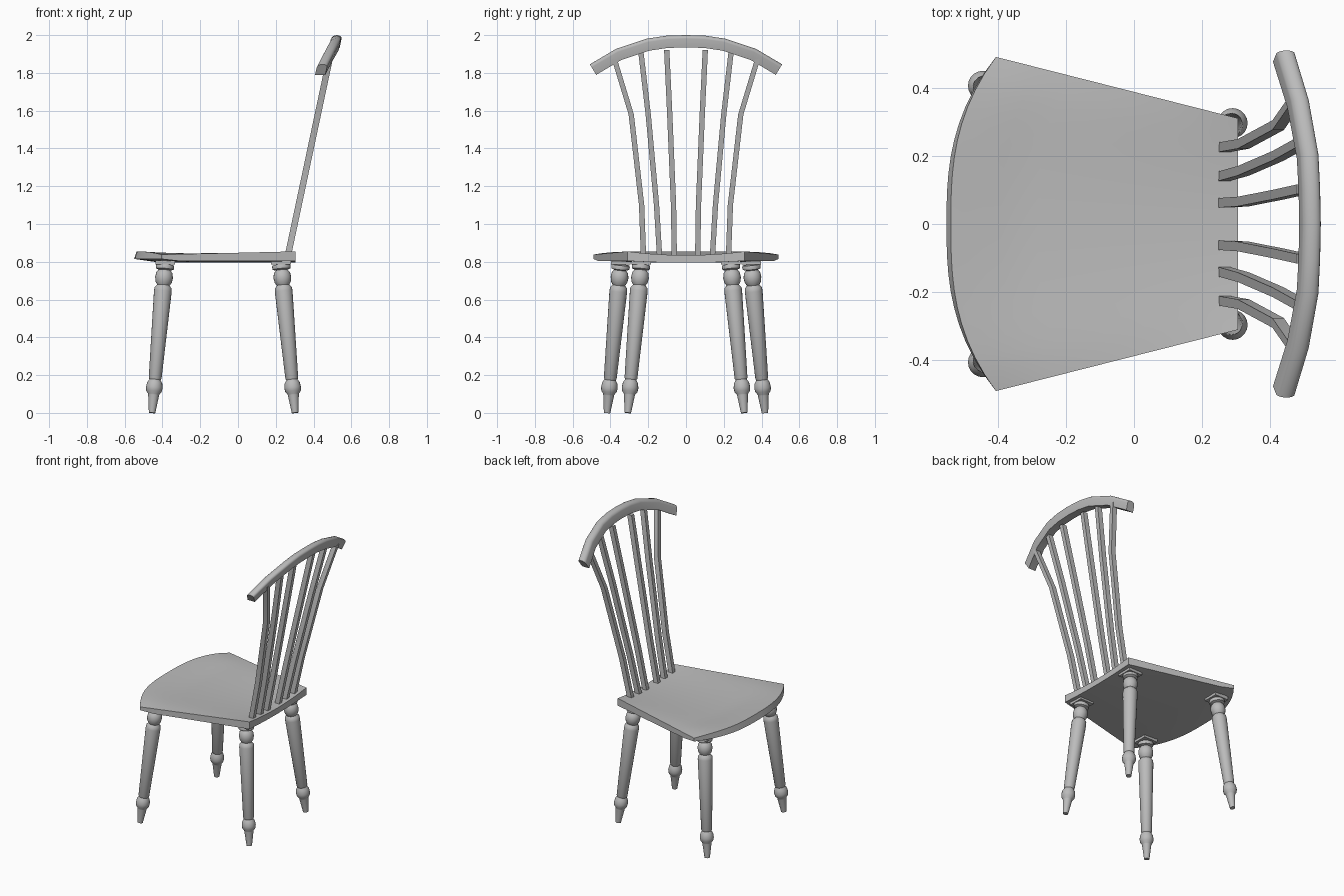
import bpy, bmesh, math
from mathutils import Vector

if "Cube" in bpy.data.objects:
    bpy.data.objects.remove(bpy.data.objects["Cube"])

wood = bpy.data.materials.new("grey_wood")
wood.use_nodes = True
GREY = (0.5, 0.5, 0.5, 1)
wood.diffuse_color = GREY
wood.node_tree.nodes["Principled BSDF"].inputs["Base Color"].default_value = GREY


def finish(name, bm, angle=35):
    bmesh.ops.recalc_face_normals(bm, faces=bm.faces)
    mesh = bpy.data.meshes.new(name)
    bm.to_mesh(mesh)
    bm.free()
    mesh.materials.append(wood)
    obj = bpy.data.objects.new(name, mesh)
    bpy.context.collection.objects.link(obj)
    bpy.ops.object.select_all(action="DESELECT")
    obj.select_set(True)
    bpy.context.view_layer.objects.active = obj
    bpy.ops.object.shade_smooth_by_angle(angle=math.radians(angle))
    return obj


def skin(name, rings, angle=35):
    """Join closed rings of points into a capped tube."""
    bm = bmesh.new()
    loops = [[bm.verts.new(p) for p in ring] for ring in rings]
    n = len(loops[0])
    for a, b in zip(loops, loops[1:]):
        for i in range(n):
            j = (i + 1) % n
            bm.faces.new((a[i], a[j], b[j], b[i]))
    bm.faces.new(loops[0])
    bm.faces.new(loops[-1])
    return finish(name, bm, angle)


# Seat: tapered slab with bowed front, dished middle and drooping front corners
def seat_point(s, v, top):
    front = Vector((-0.55 + 0.145 * abs(v) ** 2.7, 0.49 * v, 0))
    back = Vector((0.305, 0.31 * v, 0))
    p = front.lerp(back, s)
    dish = (1 - v * v) * min(1, s * 4)
    if top:
        p.z = 0.855 - 0.02 * dish - 0.017 * abs(v) ** 6 * (1 - s)
        p.x += 0.013 * max(0, 1 - s * 8) * (1 - v * v)
    else:
        p.z = 0.805 - 0.01 * dish + 0.01 * max(0, 1 - s * 8)
    return p


ROWS, COLS = 16, 20
bm = bmesh.new()
sheets = []
for top in (True, False):
    grid = [[bm.verts.new(seat_point(i / ROWS, 2 * j / COLS - 1, top))
             for j in range(COLS + 1)] for i in range(ROWS + 1)]
    for i in range(ROWS):
        for j in range(COLS):
            bm.faces.new((grid[i][j], grid[i][j + 1], grid[i + 1][j + 1], grid[i + 1][j]))
    sheets.append(grid)


def rim(g):
    return (g[0] + [r[-1] for r in g[1:]] + g[-1][-2::-1]
            + [r[0] for r in g[-2:0:-1]])


upper, lower = rim(sheets[0]), rim(sheets[1])
for i in range(len(upper)):
    bm.faces.new((upper[i - 1], upper[i], lower[i], lower[i - 1]))
finish("seat", bm)

# Turned legs: (radius, distance from foot)
PROFILE = [(0.017, 0), (0.029, 0.095), (0.03, 0.1), (0.041, 0.115), (0.044, 0.135),
           (0.04, 0.16), (0.03, 0.177), (0.034, 0.185), (0.047, 0.65), (0.045, 0.668),
           (0.033, 0.682), (0.043, 0.698), (0.047, 0.722), (0.043, 0.748),
           (0.031, 0.762), (0.047, 0.768), (0.049, 0.782), (0.046, 0.79)]


def leg(name, foot, head):
    foot, head = Vector(foot), Vector(head)
    turn = Vector((0, 0, 1)).rotation_difference(head - foot)
    rings = []
    for r, h in PROFILE:
        rings.append([foot + turn @ Vector((r * math.cos(a), r * math.sin(a), h))
                      for a in (math.tau * k / 20 for k in range(20))])
    skin(name, rings)
    # square mounting plate
    rings = [[(head.x + 0.052 * a, head.y + 0.052 * b, z)
              for a, b in ((-1, -1), (1, -1), (1, 1), (-1, 1))] for z in (0.785, 0.808)]
    skin(name + "_plate", rings)


for label, side in (("left", 1), ("right", -1)):
    leg("bowed_end_leg_" + label, (-0.455, 0.418 * side, 0), (-0.385, 0.345 * side, 0.79))
    leg("backrest_end_leg_" + label, (0.302, 0.308 * side, 0), (0.228, 0.237 * side, 0.79))


# Bent spindles of the backrest, square in section
HEIGHTS = (0.83, 1.1, 1.58, 1.92)
SPREADS = {"inner": (0.062, 0.066, 0.086, 0.102),
           "middle": (0.14, 0.156, 0.2, 0.24),
           "outer": (0.225, 0.235, 0.29, 0.378)}
for label, spread in SPREADS.items():
    for side in (1, -1):
        rings = []
        for y, z in zip(spread, HEIGHTS):
            if label == "outer":
                z = min(z, 1.87)
            x = 0.268 + 0.212 * (z - 0.85)
            rings.append([(x + 0.017 * a, side * y + 0.014 * b, z)
                          for a, b in ((-1, -1), (1, -1), (1, 1), (-1, 1))])
        skin(f"{label}_spindle_{'left' if side > 0 else 'right'}", rings, 25)

# Curved top rail: half path mirrored, section flat below and rounded on top
half = [(0.518, 0, 1.967), (0.516, 0.1, 1.964), (0.511, 0.2, 1.949),
        (0.483, 0.355, 1.898), (0.441, 0.492, 1.817)]
path = [Vector((x, -y, z)) for x, y, z in half[:0:-1]] + [Vector(p) for p in half]
section = [(-0.027, -0.032), (0.027, -0.032)]
section += [(0.027 * math.cos(a), 0.014 + 0.019 * math.sin(a))
            for a in (math.pi * k / 8 for k in range(9))]
rings = []
for i, p in enumerate(path):
    t = path[min(i + 1, len(path) - 1)] - path[max(i - 1, 0)]
    up = Vector((0, -t.z, t.y)).normalized() + Vector((0.2, 0, 0))
    rings.append([p + Vector((a, 0, 0)) + up * b for a, b in section])
skin("top_rail", rings)
